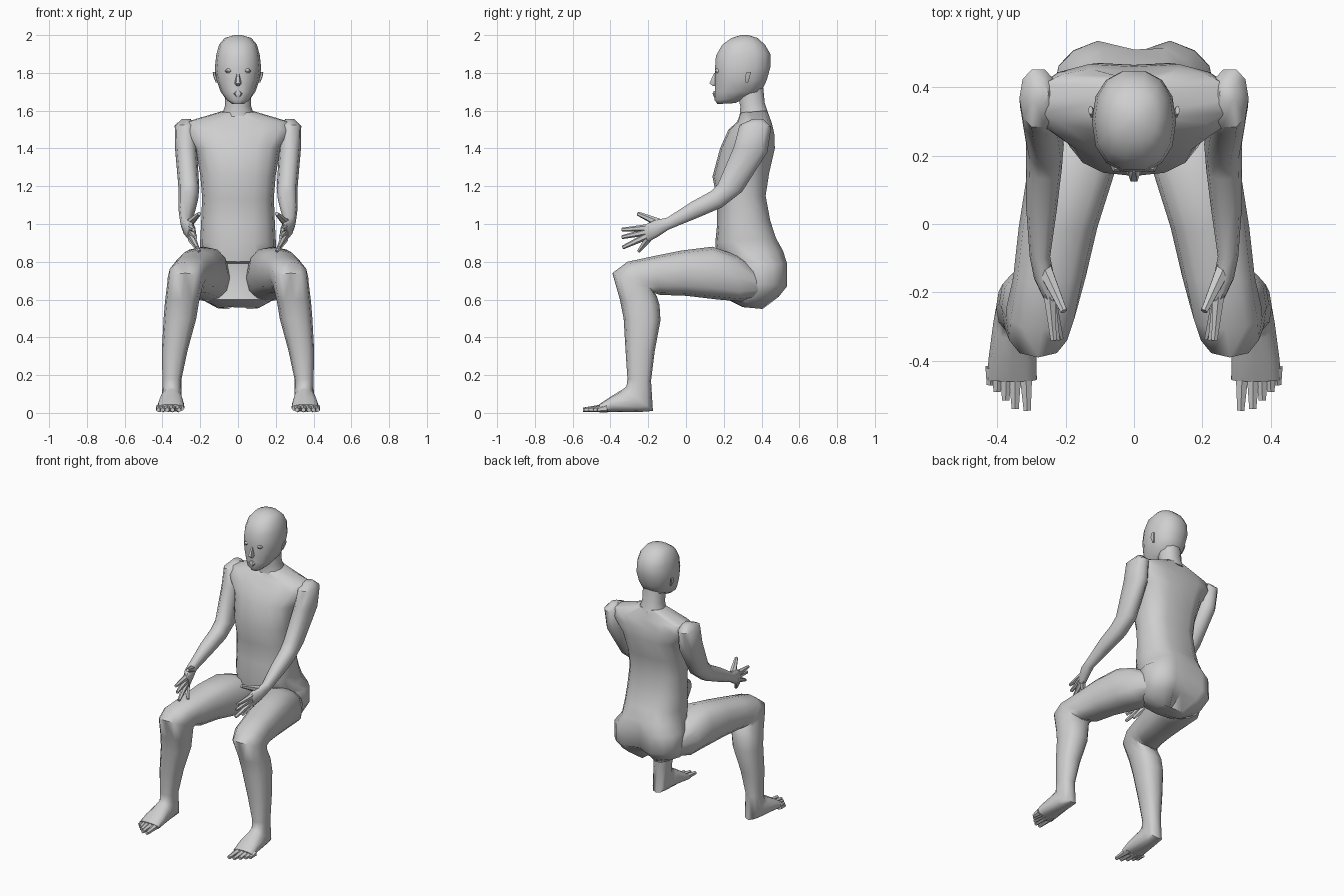
import bpy, bmesh, math
from mathutils import Vector

grey = bpy.data.materials.new("plain grey")
grey.diffuse_color = (0.62, 0.62, 0.62, 1)


def finish(name, bm, mirror=False, angle=50):
    bmesh.ops.recalc_face_normals(bm, faces=bm.faces)
    me = bpy.data.meshes.new(name)
    bm.to_mesh(me)
    bm.free()
    me.materials.append(grey)
    me.polygons.foreach_set("use_smooth", [True] * len(me.polygons))
    me.set_sharp_from_angle(angle=math.radians(angle))
    ob = bpy.data.objects.new(name, me)
    bpy.context.collection.objects.link(ob)
    if mirror:
        m = ob.modifiers.new("other side", 'MIRROR')
        m.use_mirror_merge = False
    return ob


def loft(bm, rings, n=12, e=2.3):
    """Skin rings given as (x centre, half width, front y, front z, back y, back z)."""
    loops = []
    for x, hw, y1, z1, y2, z2 in rings:
        c = Vector((x, (y1 + y2) / 2, (z1 + z2) / 2))
        b = Vector((0, (y1 - y2) / 2, (z1 - z2) / 2))
        loop = []
        for i in range(n):
            t = 2 * math.pi * i / n
            u, v = math.cos(t), math.sin(t)
            u = math.copysign(abs(u) ** (2 / e), u)
            v = math.copysign(abs(v) ** (2 / e), v)
            loop.append(bm.verts.new(c + Vector((hw * u, 0, 0)) + b * v))
        loops.append(loop)
    for p, q in zip(loops, loops[1:]):
        for i in range(n):
            j = (i + 1) % n
            bm.faces.new((p[i], p[j], q[j], q[i]))
    bm.faces.new(loops[0])
    bm.faces.new(loops[-1])
    return loops


def digit(bm, a, b, r1, r2):
    """Tapered finger or toe from a to b."""
    a, b = Vector(a), Vector(b)
    d = b - a
    res = bmesh.ops.create_cone(bm, cap_ends=True, segments=6, radius1=r1,
                                radius2=r2, depth=d.length)
    rot = d.to_track_quat('Z', 'Y')
    for v in res["verts"]:
        v.co = rot @ v.co + (a + b) / 2


# torso and pelvis, with the belly hanging over the lap
bm = bmesh.new()
loops = loft(bm, [
    (0, .11, .30, .56, .41, .55),
    (0, .205, .22, .60, .50, .615),
    (0, .235, .25, .70, .545, .67),
    (0, .235, .24, .79, .545, .79),
    (0, .20, .165, .80, .525, .86),
    (0, .20, .155, .90, .485, .93),
    (0, .195, .165, 1.0, .455, 1.02),
    (0, .19, .165, 1.13, .43, 1.15),
    (0, .20, .14, 1.25, .45, 1.27),
    (0, .225, .18, 1.40, .48, 1.40),
    (0, .295, .225, 1.50, .475, 1.48),
    (0, .285, .27, 1.54, .46, 1.535),
    (0, .09, .29, 1.59, .435, 1.60)], 16, 2.4)
for loop in loops:                      # cleft and spine groove at the back
    v = loop[12]
    v.co.y -= .045 if v.co.z < .85 else .015
    if v.co.z < .62:
        v.co.z += .03
finish("torso", bm)

# neck
bm = bmesh.new()
loft(bm, [(0, .085, .28, 1.57, .44, 1.58), (0, .068, .285, 1.62, .42, 1.64),
          (0, .07, .26, 1.74, .41, 1.74)], 10)
finish("neck", bm)

# head
bm = bmesh.new()
loft(bm, [
    (0, .035, .165, 1.635, .26, 1.64),
    (0, .065, .15, 1.655, .33, 1.67),
    (0, .092, .15, 1.70, .40, 1.70),
    (0, .113, .15, 1.76, .43, 1.76),
    (0, .123, .15, 1.82, .45, 1.83),
    (0, .115, .155, 1.89, .45, 1.90),
    (0, .10, .19, 1.95, .42, 1.95),
    (0, .07, .24, 1.985, .38, 1.985),
    (0, .02, .29, 2.0, .33, 2.0)], 14)
finish("head", bm)

# nose and lips
bm = bmesh.new()
loft(bm, [(0, .008, .148, 1.80, .18, 1.80), (0, .018, .12, 1.745, .18, 1.745),
          (0, .010, .142, 1.73, .18, 1.73)], 6)
loft(bm, [(0, .012, .145, 1.705, .18, 1.705), (0, .028, .138, 1.69, .18, 1.69),
          (0, .012, .147, 1.67, .18, 1.67)], 6)
finish("nose_and_lips", bm)

# eyelids
bm = bmesh.new()
loft(bm, [(.05, .012, .158, 1.80, .19, 1.80), (.05, .02, .15, 1.81, .19, 1.81),
          (.05, .012, .158, 1.822, .19, 1.822)], 6)
finish("eyelid", bm, True)

# ears
bm = bmesh.new()
loft(bm, [(.112, .006, .315, 1.75, .33, 1.75), (.122, .008, .31, 1.78, .34, 1.78),
          (.127, .007, .32, 1.805, .345, 1.805)], 6)
finish("ear", bm, True)

# legs: thigh, knee, shin and foot in one skin, then toes
bm = bmesh.new()
loft(bm, [
    (.14, .07, .39, .76, .42, .62),
    (.165, .125, .27, .835, .29, .59),
    (.183, .128, .14, .88, .17, .60),
    (.222, .115, -.02, .86, .0, .62),
    (.247, .106, -.17, .83, -.14, .625),
    (.268, .104, -.31, .80, -.17, .635),
    (.28, .095, -.39, .74, -.155, .62),
    (.297, .09, -.35, .60, -.14, .57),
    (.308, .086, -.33, .50, -.135, .49),
    (.335, .068, -.32, .33, -.165, .33),
    (.35, .05, -.31, .18, -.185, .17),
    (.35, .052, -.315, .14, -.175, .01),
    (.353, .058, -.335, .125, -.24, .005),
    (.355, .07, -.40, .085, -.385, .005),
    (.357, .073, -.46, .045, -.45, .005)], 12, 2.5)
for x, y in ((.312, -.545), (.347, -.54), (.375, -.515), (.40, -.49), (.42, -.47)):
    digit(bm, (x * .9 + .036, -.42, .026), (x, y, .016), .023, .012)
finish("leg", bm, True)

# arms with palms, fingers and thumb
bm = bmesh.new()
loft(bm, [
    (.275, .025, .35, 1.555, .41, 1.555),
    (.28, .055, .28, 1.525, .455, 1.515),
    (.275, .058, .25, 1.41, .435, 1.38),
    (.26, .055, .165, 1.21, .30, 1.17),
    (.263, .052, .13, 1.175, .19, 1.085),
    (.27, .045, .03, 1.12, .06, 1.03),
    (.275, .030, -.10, 1.035, -.09, .97),
    (.262, .030, -.17, 1.02, -.15, .93),
    (.243, .022, -.225, .995, -.205, .90)], 10)
for b, a in (((.235, -.34, .97), .98), ((.225, -.34, .93), .96),
             ((.215, -.335, .875), .94), ((.205, -.25, .855), .92)):
    digit(bm, (.248, -.20, a), b, .02, .010)
digit(bm, (.262, -.13, 1.0), (.205, -.255, 1.055), .024, .011)
finish("arm", bm, True)
